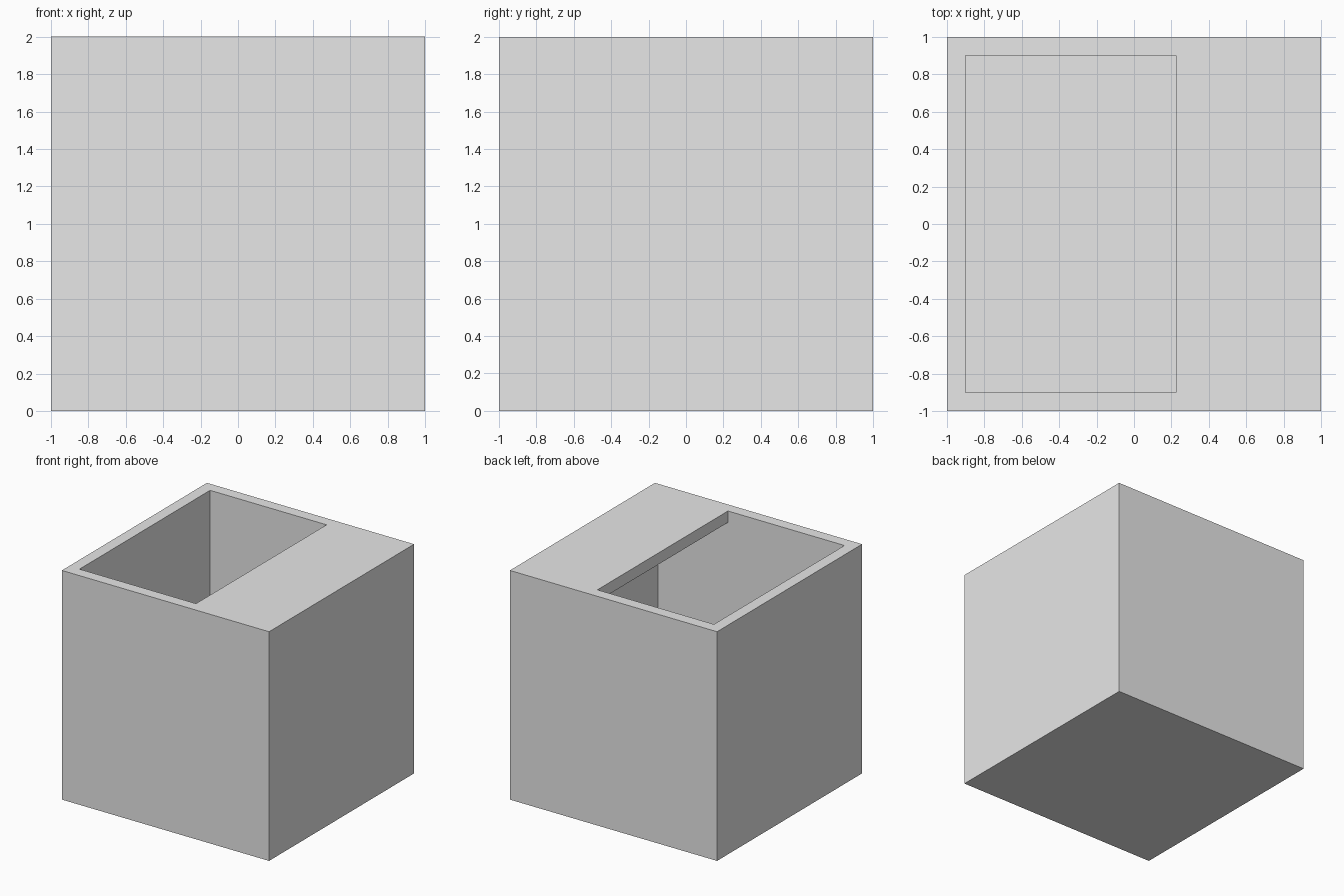
import bpy, bmesh
from mathutils import Vector

default = bpy.data.objects.get("Cube")
if default:
    bpy.data.objects.remove(default, do_unlink=True)

WALL = 0.1            # thickness of walls, floor and lid
INNER = 1 - WALL
LID_EDGE = 0.225      # where the lid stops and the opening begins


def box(name, low, high):
    """Axis-aligned box between two corners."""
    low, high = Vector(low), Vector(high)
    bm = bmesh.new()
    bmesh.ops.create_cube(bm, size=1)
    bmesh.ops.scale(bm, vec=high - low, verts=bm.verts)
    bmesh.ops.translate(bm, vec=(low + high) / 2, verts=bm.verts)
    mesh = bpy.data.meshes.new(name)
    bm.to_mesh(mesh)
    bm.free()
    obj = bpy.data.objects.new(name, mesh)
    bpy.context.collection.objects.link(obj)
    return obj


# Plain grey material
grey = bpy.data.materials.new("light_grey")
grey.use_nodes = True
colour = (0.8, 0.8, 0.8, 1)
grey.diffuse_color = colour
grey.node_tree.nodes["Principled BSDF"].inputs["Base Color"].default_value = colour

# Outer block
container = box("hollow_box", (-1, -1, 0), (1, 1, 2))
container.data.materials.append(grey)

# Inner cavity, then the opening beside the partial lid
cutters = [
    box("cavity_cutter", (-INNER, -INNER, WALL), (INNER, INNER, 2 - WALL)),
    box("opening_cutter", (-INNER, -INNER, 1), (LID_EDGE, INNER, 2 + WALL)),
]
for cutter in cutters:
    cutter.hide_render = True
    cut = container.modifiers.new(cutter.name, "BOOLEAN")
    cut.operation = "DIFFERENCE"
    cut.solver = "EXACT"
    cut.object = cutter

# Bake the cuts and merge flat seams
depsgraph = bpy.context.evaluated_depsgraph_get()
bm = bmesh.new()
bm.from_object(container, depsgraph)
bmesh.ops.dissolve_limit(bm, angle_limit=0.01, verts=bm.verts, edges=bm.edges)
container.modifiers.clear()
bm.to_mesh(container.data)
bm.free()
for cutter in cutters:
    bpy.data.objects.remove(cutter, do_unlink=True)
